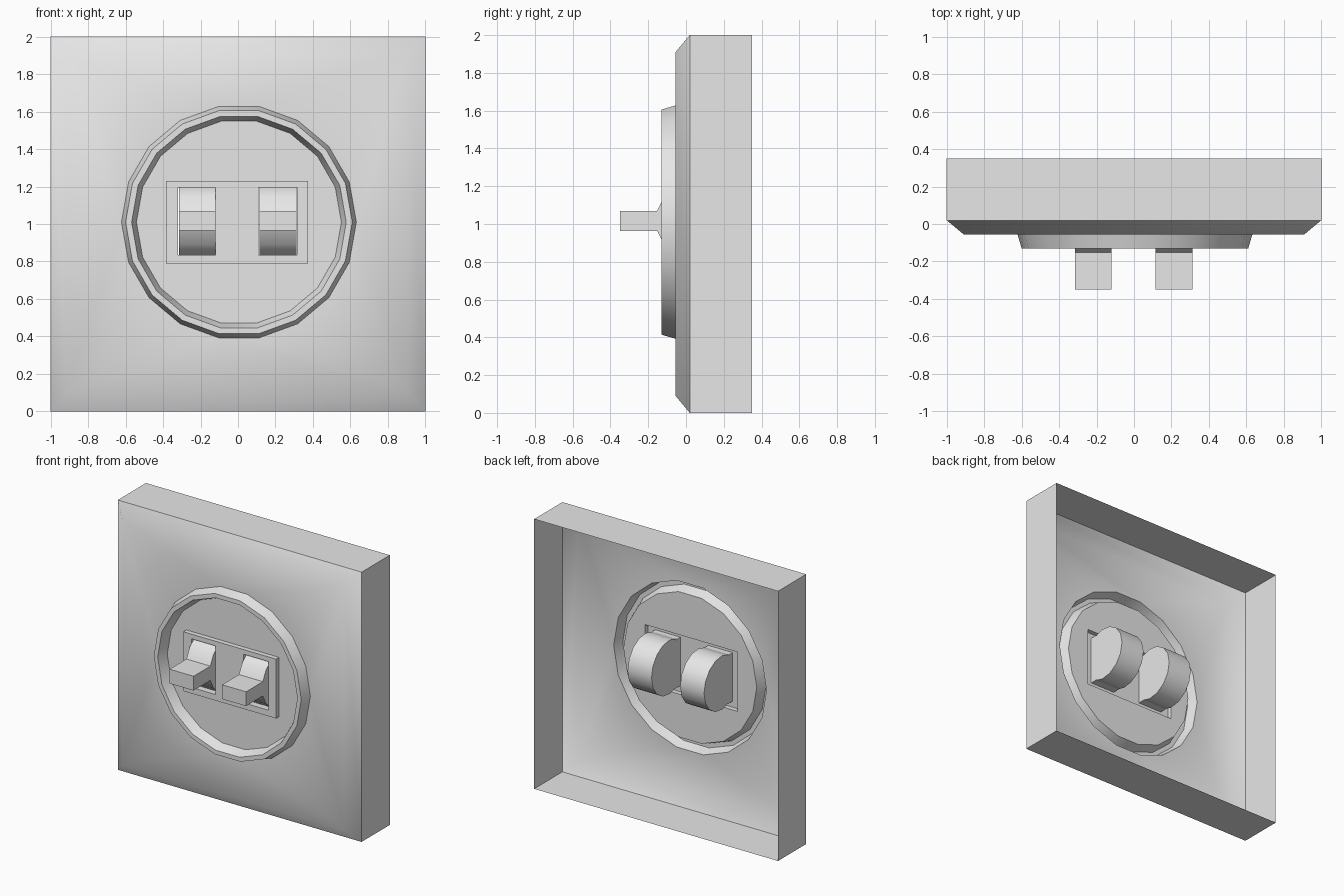
import bpy, bmesh, math
from mathutils import Vector

cube = bpy.data.objects.get("Cube")
if cube:
    bpy.data.objects.remove(cube, do_unlink=True)

grey = bpy.data.materials.new("light_grey")
grey.use_nodes = True
GREY = (0.8, 0.8, 0.8, 1)
grey.diffuse_color = GREY
grey.node_tree.nodes["Principled BSDF"].inputs["Base Color"].default_value = GREY

CX, CZ, SIDES = 0.005, 1.01, 18
PLATE_Y, RING_Y, BEZEL_Y = -0.055, -0.13, -0.09


def rect(x0, x1, z0, z1, y):
    return [(x0, y, z0), (x1, y, z0), (x1, y, z1), (x0, y, z1)]


def circle(r, y):
    steps = [math.tau * i / SIDES for i in range(SIDES)]
    return [(CX + r * math.cos(a), y, CZ + r * math.sin(a)) for a in steps]


def skin(bm, loops):
    """Join successive loops with quads."""
    rows = [[bm.verts.new(p) for p in loop] for loop in loops]
    for a, b in zip(rows, rows[1:]):
        for i in range(len(a)):
            j = (i + 1) % len(a)
            bm.faces.new((a[i], a[j], b[j], b[i]))


def panel(bm, loops):
    """Flat sheet facing the front: first loop is the rim, the rest are holes."""
    edges = []
    for loop in loops:
        vs = [bm.verts.new(p) for p in loop]
        edges += [bm.edges.new((vs[i - 1], vs[i])) for i in range(len(vs))]
    bmesh.ops.triangle_fill(bm, edges=edges, use_beauty=True, normal=Vector((0, -1, 0)))


def finish(name, bm, angle):
    bmesh.ops.remove_doubles(bm, verts=bm.verts, dist=0.0005)
    bmesh.ops.recalc_face_normals(bm, faces=bm.faces)
    # open sheets must face the front
    if sum(f.normal.y * f.calc_area() for f in bm.faces) > 0.01:
        bmesh.ops.reverse_faces(bm, faces=bm.faces)
    mesh = bpy.data.meshes.new(name)
    bm.to_mesh(mesh)
    bm.free()
    mesh.materials.append(grey)
    ob = bpy.data.objects.new(name, mesh)
    bpy.context.collection.objects.link(ob)
    bpy.ops.object.select_all(action="DESELECT")
    ob.select_set(True)
    bpy.context.view_layer.objects.active = ob
    bpy.ops.object.shade_smooth_by_angle(angle=math.radians(angle))
    return ob


# side walls, open at the back
bm = bmesh.new()
skin(bm, [rect(-1, 1, 0, 2, 0.02), rect(-1, 1, 0, 2, 0.35)])
finish("side_walls", bm, 30)

# softly shaded front plate with a round opening
bm = bmesh.new()
inner = rect(-0.91, 0.91, 0.09, 1.91, PLATE_Y)
skin(bm, [rect(-1, 1, 0, 2, 0.02), inner])
panel(bm, [inner, circle(0.627, PLATE_Y)])
finish("front_plate", bm, 80)

# raised ring
bm = bmesh.new()
skin(bm, [circle(0.627, PLATE_Y), circle(0.605, RING_Y),
          circle(0.573, RING_Y), circle(0.547, PLATE_Y)])
finish("ring", bm, 35)

# recessed disc, raised bezel and the two switch openings
bezel = (-0.385, 0.375, 0.79, 1.23)
openings = [(-0.32, -0.12, 0.835, 1.195), (0.11, 0.315, 0.835, 1.195)]
bm = bmesh.new()
panel(bm, [circle(0.547, PLATE_Y), rect(*bezel, PLATE_Y)])
skin(bm, [rect(*bezel, PLATE_Y), rect(*bezel, BEZEL_Y)])
panel(bm, [rect(*bezel, BEZEL_Y)] + [rect(*o, BEZEL_Y) for o in openings])
for o in openings:
    skin(bm, [rect(*o, BEZEL_Y), rect(*o, -0.03)])
finish("disc_and_bezel", bm, 30)

# rocker drums with a lever pulled out of the front facet
for name, x in (("right_switch", -0.218), ("left_switch", 0.213)):
    bm = bmesh.new()
    arc_start = math.asin(0.053 / 0.2)
    outline = [(-0.35, -0.053), (-0.35, 0.053)]
    for i in range(15):
        a = math.pi - arc_start - (math.tau - 2 * arc_start) * i / 14
        outline.append((0.04 + 0.2 * math.cos(a), 0.2 * math.sin(a)))
    ends = [[(x + s * 0.098, y, 1.017 + z) for y, z in outline] for s in (-1, 1)]
    skin(bm, ends)
    for end in ends:
        bm.faces.new([bm.verts.new(p) for p in end])
    finish(name, bm, 40)
